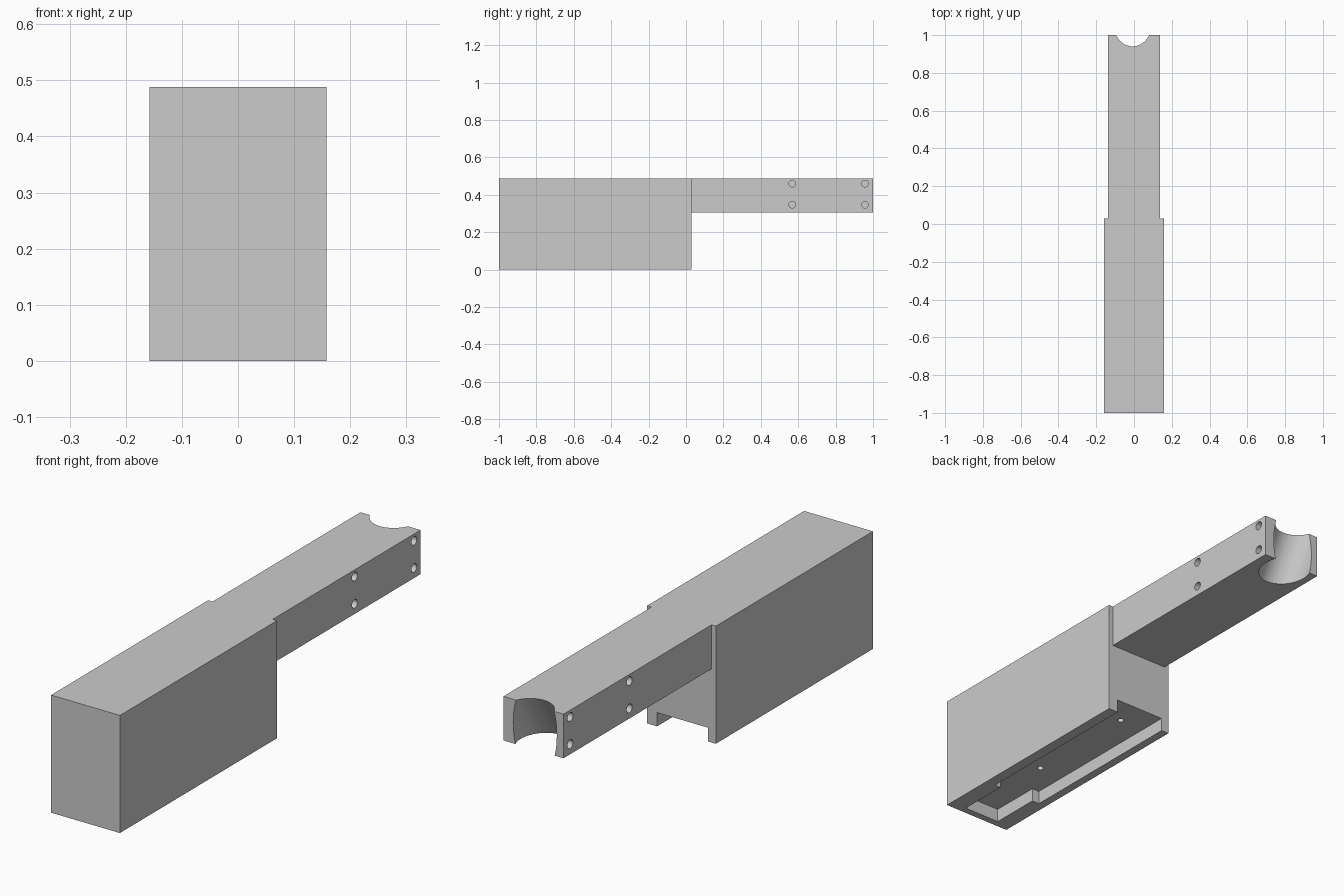
import bpy
import math
from mathutils import Vector

if "Cube" in bpy.data.objects:
    bpy.data.objects.remove(bpy.data.objects["Cube"], do_unlink=True)

grey = bpy.data.materials.new("plain grey")
grey.use_nodes = True
colour = (0.6, 0.6, 0.6, 1)
grey.diffuse_color = colour
grey.node_tree.nodes["Principled BSDF"].inputs["Base Color"].default_value = colour

BODY_END = 0.03
ARM_BOTTOM, TOP = 0.305, 0.488
BODY_HALF, ARM_HALF = 0.158, 0.138
POCKET_TOP = 0.057


def box(name, low, high):
    low, high = Vector(low), Vector(high)
    bpy.ops.mesh.primitive_cube_add(size=1, location=(low + high) / 2)
    ob = bpy.context.object
    ob.name = name
    ob.scale = high - low
    bpy.ops.object.transform_apply(location=False, rotation=False, scale=True)
    ob.data.materials.append(grey)
    return ob


def rod(name, centre, radius, length, rotation=(0, 0, 0), sides=24):
    bpy.ops.mesh.primitive_cylinder_add(vertices=sides, radius=radius, depth=length,
                                        location=centre, rotation=rotation)
    ob = bpy.context.object
    ob.name = name
    ob.data.materials.append(grey)
    return ob


def carve(target, cutters):
    for cutter in cutters:
        cutter.hide_render = True
        mod = target.modifiers.new("cut", 'BOOLEAN')
        mod.operation = 'DIFFERENCE'
        mod.solver = 'EXACT'
        mod.object = cutter
        bpy.ops.object.select_all(action='DESELECT')
        bpy.context.view_layer.objects.active = target
        target.select_set(True)
        bpy.ops.object.modifier_apply(modifier=mod.name)
        bpy.data.objects.remove(cutter, do_unlink=True)
    bpy.ops.object.shade_smooth_by_angle(angle=math.radians(30))


# Deep body with a stepped pocket underneath, open at the back
body = box("body", (-BODY_HALF, -1, 0), (BODY_HALF, BODY_END, TOP))
cuts = [box("wide_pocket", (-0.122, -0.75, -0.1), (0.112, 0.1, POCKET_TOP)),
        box("narrow_pocket", (-0.087, -0.97, -0.1), (0.083, -0.7, POCKET_TOP))]

# Screw holes in the pocket ceiling
for x, y in ((-0.004, -0.09), (-0.004, -0.6), (0.045, -0.83)):
    cuts.append(rod("screw_hole", (x, y, POCKET_TOP), 0.013, 0.12))
carve(body, cuts)

# Slimmer arm, flush with the top of the body
arm = box("arm", (-ARM_HALF, BODY_END, ARM_BOTTOM), (ARM_HALF, 1, TOP))

# Leaning round notch at the tip
cuts = [rod("tip_notch", (-0.007, 1.003, (ARM_BOTTOM + TOP) / 2), 0.1, 1,
            (math.radians(-30), 0, 0), 64)]

# Blind holes on both sides
for side in (-1, 1):
    for y in (0.568, 0.957):
        for z in (0.347, 0.46):
            cuts.append(rod("side_hole", (side * ARM_HALF, y, z), 0.018, 0.054,
                            (0, math.radians(90), 0)))
carve(arm, cuts)
